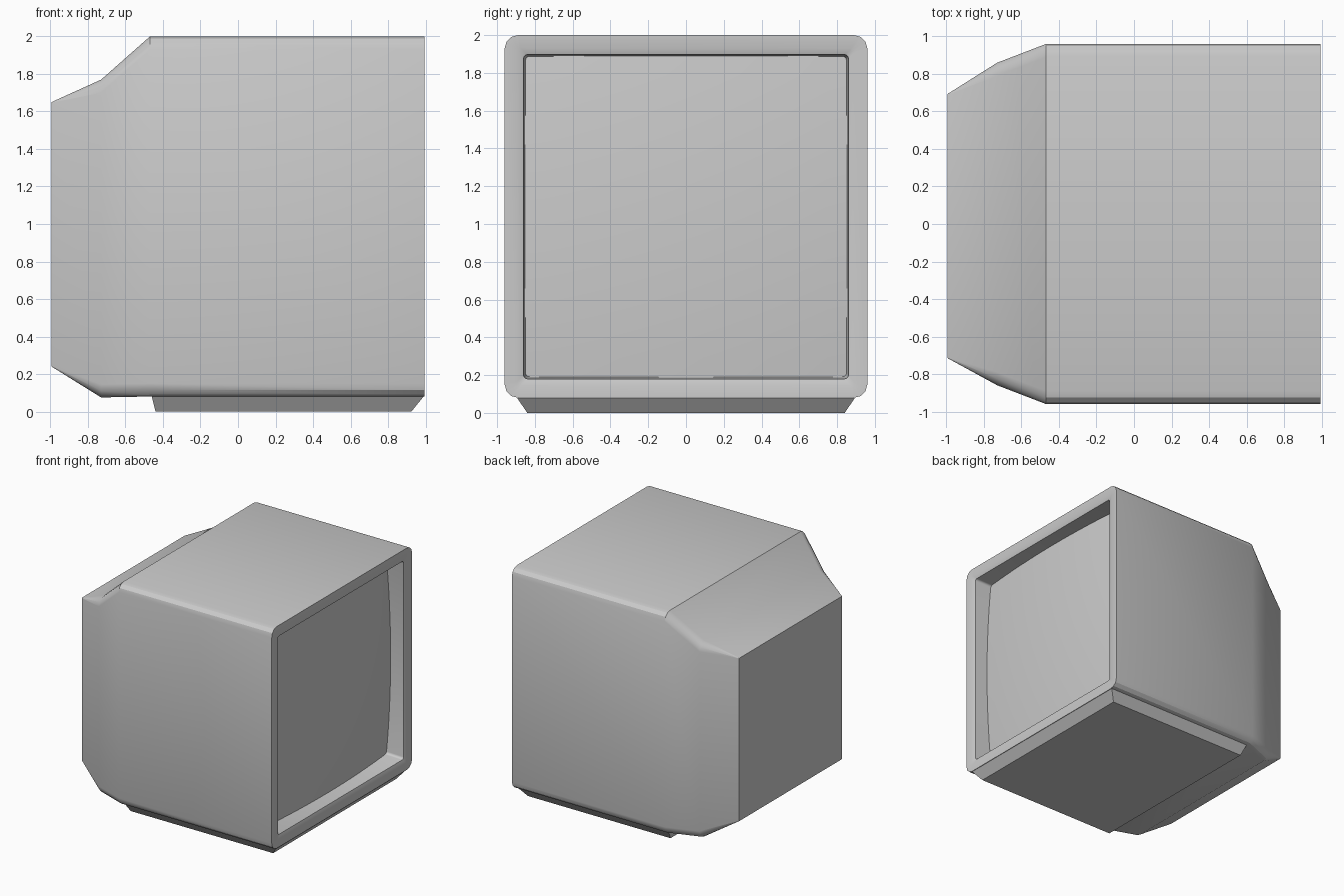
import bpy, bmesh, math

if "Cube" in bpy.data.objects:
    bpy.data.objects.remove(bpy.data.objects["Cube"])


def rounded_rect(x, y0, y1, z0, z1, r, seg=3):
    """Rounded rectangle in the YZ plane at a given x."""
    pts = []
    corners = [(y1 - r, z1 - r), (y0 + r, z1 - r), (y0 + r, z0 + r), (y1 - r, z0 + r)]
    for i, (cy, cz) in enumerate(corners):
        for k in range(seg + 1):
            a = math.pi / 2 * (i + k / seg)
            pts.append((x, cy + r * math.cos(a), cz + r * math.sin(a)))
    return pts


def finish(name, bm):
    bmesh.ops.recalc_face_normals(bm, faces=bm.faces)
    me = bpy.data.meshes.new(name)
    bm.to_mesh(me)
    bm.free()
    ob = bpy.data.objects.new(name, me)
    bpy.context.collection.objects.link(ob)
    bpy.ops.object.select_all(action='DESELECT')
    ob.select_set(True)
    bpy.context.view_layer.objects.active = ob
    bpy.ops.object.shade_smooth_by_angle(angle=math.radians(30))
    return ob


def loft(name, loops, cap_end=True):
    bm = bmesh.new()
    rings = [[bm.verts.new(p) for p in lp] for lp in loops]
    n = len(rings[0])
    for a, b in zip(rings, rings[1:]):
        for i in range(n):
            j = (i + 1) % n
            bm.faces.new((a[i], a[j], b[j], b[i]))
    bm.faces.new(rings[0])
    if cap_end:
        bm.faces.new(rings[-1])
    return finish(name, bm)


# casing: tapered back, straight body, front rim and recessed screen opening
FRONT = 0.995
loft("monitor_casing", [rounded_rect(*s) for s in [
    (-0.995, -0.715, 0.693, 0.24, 1.65, 0.004),
    (-0.73, -0.86, 0.86, 0.075, 1.77, 0.07),
    (-0.47, -0.96, 0.96, 0.08, 2.0, 0.07),
    (FRONT, -0.96, 0.96, 0.08, 2.0, 0.07),
    (FRONT, -0.895, 0.895, 0.143, 1.93, 0.02),
    (FRONT - 0.012, -0.86, 0.86, 0.18, 1.897, 0.02),
    (FRONT - 0.19, -0.848, 0.848, 0.193, 1.886, 0.02),
]])

# bulging glass screen: spherical patch set inside the opening
bm = bmesh.new()
N, HALF, R = 16, 0.855, 9.2
grid = []
for i in range(N + 1):
    row = []
    for k in range(N + 1):
        y = HALF * (2 * i / N - 1)
        z = HALF * (2 * k / N - 1)
        x = FRONT - 0.09 - R + math.sqrt(R * R - y * y - z * z)
        row.append(bm.verts.new((x, y, z + 1.04)))
    grid.append(row)
for i in range(N):
    for k in range(N):
        bm.faces.new((grid[i][k], grid[i + 1][k], grid[i + 1][k + 1], grid[i][k + 1]))
screen = finish("screen", bm)
if screen.data.polygons[0].normal.x < 0:
    screen.data.flip_normals()

# base plinth: tapered slab below the casing
bm = bmesh.new()
bottom = [(-0.44, -0.84), (0.925, -0.84), (0.925, 0.84), (-0.44, 0.84)]
top = [(-0.46, -0.895), (0.99, -0.895), (0.99, 0.895), (-0.46, 0.895)]
b = [bm.verts.new((x, y, 0)) for x, y in bottom]
t = [bm.verts.new((x, y, 0.08)) for x, y in top]
bm.faces.new(b)
bm.faces.new(t)
for i in range(4):
    j = (i + 1) % 4
    bm.faces.new((b[i], b[j], t[j], t[i]))
finish("base_plinth", bm)
